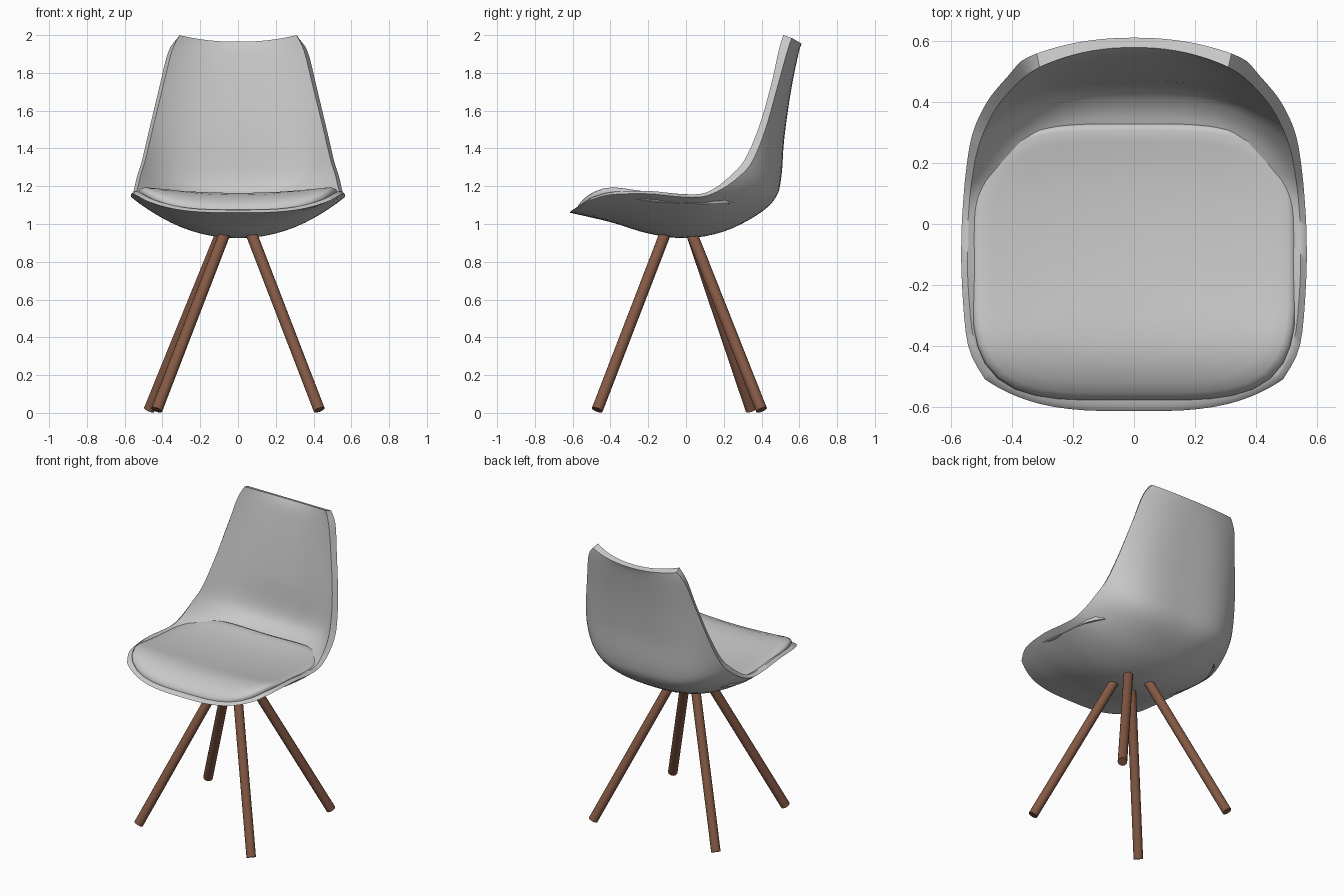
import bpy, bmesh, math
from mathutils import Vector

if "Cube" in bpy.data.objects:
    bpy.data.objects.remove(bpy.data.objects["Cube"])


def material(name, rgb):
    m = bpy.data.materials.new(name)
    m.diffuse_color = (*rgb, 1)
    m.use_nodes = True
    m.node_tree.nodes["Principled BSDF"].inputs["Base Color"].default_value = m.diffuse_color
    return m


GREY = material("light grey", (0.58, 0.58, 0.58))
WOOD = material("brown wood", (0.23, 0.098, 0.058))


def finish(bm, name, mat, angle=40):
    bmesh.ops.recalc_face_normals(bm, faces=bm.faces)
    me = bpy.data.meshes.new(name)
    bm.to_mesh(me)
    bm.free()
    me.materials.append(mat)
    ob = bpy.data.objects.new(name, me)
    bpy.context.collection.objects.link(ob)
    bpy.ops.object.select_all(action='DESELECT')
    ob.select_set(True)
    bpy.context.view_layer.objects.active = ob
    bpy.ops.object.shade_smooth_by_angle(angle=math.radians(angle))
    return ob


def spline(rows, steps):
    """Catmull-Rom through rows of numbers."""
    out = []
    for i in range(len(rows) - 1):
        a, b, c, d = (rows[max(0, min(len(rows) - 1, i + k))] for k in (-1, 0, 1, 2))
        for j in range(steps):
            t = j / steps
            out.append([0.5 * (2 * q + (r - p) * t + (2 * p - 5 * q + 4 * r - s) * t * t
                               + (3 * q - p - 3 * r + s) * t ** 3)
                        for p, q, r, s in zip(a, b, c, d)])
    return out + [rows[-1]]


# Shell: cross-sections from the front lip to the top of the back
# centre y, centre z, half width, edge y, edge z, curve power
OUTER = [
    (-.615, 1.06, .49, -.51, 1.125, 3.2),
    (-.40, 1.01, .545, -.40, 1.155, 2.3),
    (-.20, .95, .565, -.20, 1.16, 2.1),
    (.00, .925, .567, -.04, 1.145, 2.1),
    (.20, .96, .56, .09, 1.145, 2.3),
    (.38, 1.05, .55, .19, 1.185, 2.8),
    (.475, 1.14, .535, .28, 1.25, 3.4),
    (.505, 1.25, .51, .35, 1.33, 3.6),
    (.52, 1.45, .47, .42, 1.50, 3.4),
    (.555, 1.70, .415, .485, 1.73, 3.0),
    (.595, 1.90, .37, .535, 1.91, 2.5),
    (.612, 1.955, .32, .56, 1.985, 2.2)]
INNER = [
    (-.60, 1.075, .475, -.50, 1.14, 3.2),
    (-.40, 1.08, .525, -.39, 1.17, 3),
    (-.20, 1.08, .545, -.20, 1.175, 3),
    (.00, 1.08, .547, -.04, 1.16, 3),
    (.15, 1.08, .54, .08, 1.16, 3),
    (.30, 1.115, .53, .16, 1.195, 3),
    (.39, 1.15, .515, .24, 1.26, 3),
    (.45, 1.23, .49, .31, 1.34, 3),
    (.475, 1.45, .45, .385, 1.51, 3),
    (.515, 1.70, .395, .45, 1.735, 2.8),
    (.555, 1.90, .35, .49, 1.915, 2.5),
    (.58, 1.965, .31, .515, 2.0, 2.2)]
N = 28


def sheet(bm, stations):
    grid = []
    for yc, zc, w, ye, ze, p in spline(stations, 4):
        row = []
        for i in range(N + 1):
            s = math.sin((2 * i / N - 1) * math.pi / 2)
            f = abs(s) ** p
            row.append(bm.verts.new((w * s, yc + (ye - yc) * f, zc + (ze - zc) * f)))
        grid.append(row)
    for a, b in zip(grid, grid[1:]):
        for i in range(N):
            bm.faces.new((a[i], a[i + 1], b[i + 1], b[i]))
    # boundary loop of the sheet
    return (grid[0] + [r[-1] for r in grid[1:-1]] + grid[-1][::-1]
            + [r[0] for r in grid[-2:0:-1]])


bm = bmesh.new()
lo, li = sheet(bm, OUTER), sheet(bm, INNER)
for i in range(len(lo)):
    k = (i + 1) % len(lo)
    bm.faces.new((lo[i], lo[k], li[k], li[i]))
finish(bm, "seat_shell", GREY, 60)


# Cushion: rounded-square pad with a dished top and soft edge
def cushion_z(x, y):
    z = 1.12 + (0.2 if y < .1 else 0.5) * (y - .1) ** 2 + .038 * (x / .53) ** 2
    return z - 2.2 * max(0, -.35 - y) ** 2


bm = bmesh.new()
SEG = 56
centre = bm.verts.new((0, -.125, cushion_z(0, -.125)))
prev = None
rings = [(.2, 0), (.4, 0), (.6, 0), (.75, 0), (.87, 0), (.95, .002), (.985, .01), (1, .025), (.985, .05)]
for r, drop in rings:
    ring = []
    for i in range(SEG):
        a = 2 * math.pi * i / SEG
        c, s = math.cos(a), math.sin(a)
        k = r / (c ** 4 + s ** 4) ** .25
        x, y = .533 * k * c, -.125 + .455 * k * s
        ring.append(bm.verts.new((x, y, cushion_z(x, y) - drop)))
    for i in range(SEG):
        j = (i + 1) % SEG
        if prev:
            bm.faces.new((prev[i], prev[j], ring[j], ring[i]))
        else:
            bm.faces.new((centre, ring[i], ring[j]))
    prev = ring
bm.faces.new(prev)
finish(bm, "seat_cushion", GREY, 60)


# Legs: four splayed round rods
def leg(name, foot, top, radius=.03):
    foot, top = Vector(foot), Vector(top)
    d = top - foot
    bm = bmesh.new()
    bmesh.ops.create_cone(bm, cap_ends=True, segments=16, radius1=radius, radius2=radius, depth=d.length)
    bmesh.ops.rotate(bm, verts=bm.verts, matrix=d.to_track_quat('Z', 'Y').to_matrix())
    bmesh.ops.translate(bm, verts=bm.verts, vec=(foot + top) / 2)
    finish(bm, name, WOOD)


leg("front_right_leg", (.43, -.47, .016), (.07, -.11, .95))
leg("front_left_leg", (-.43, -.47, .016), (-.07, -.11, .95))
leg("back_right_leg", (.43, .40, .016), (.07, .03, .95))
leg("back_left_leg", (-.47, .345, .016), (-.09, .03, .95))
